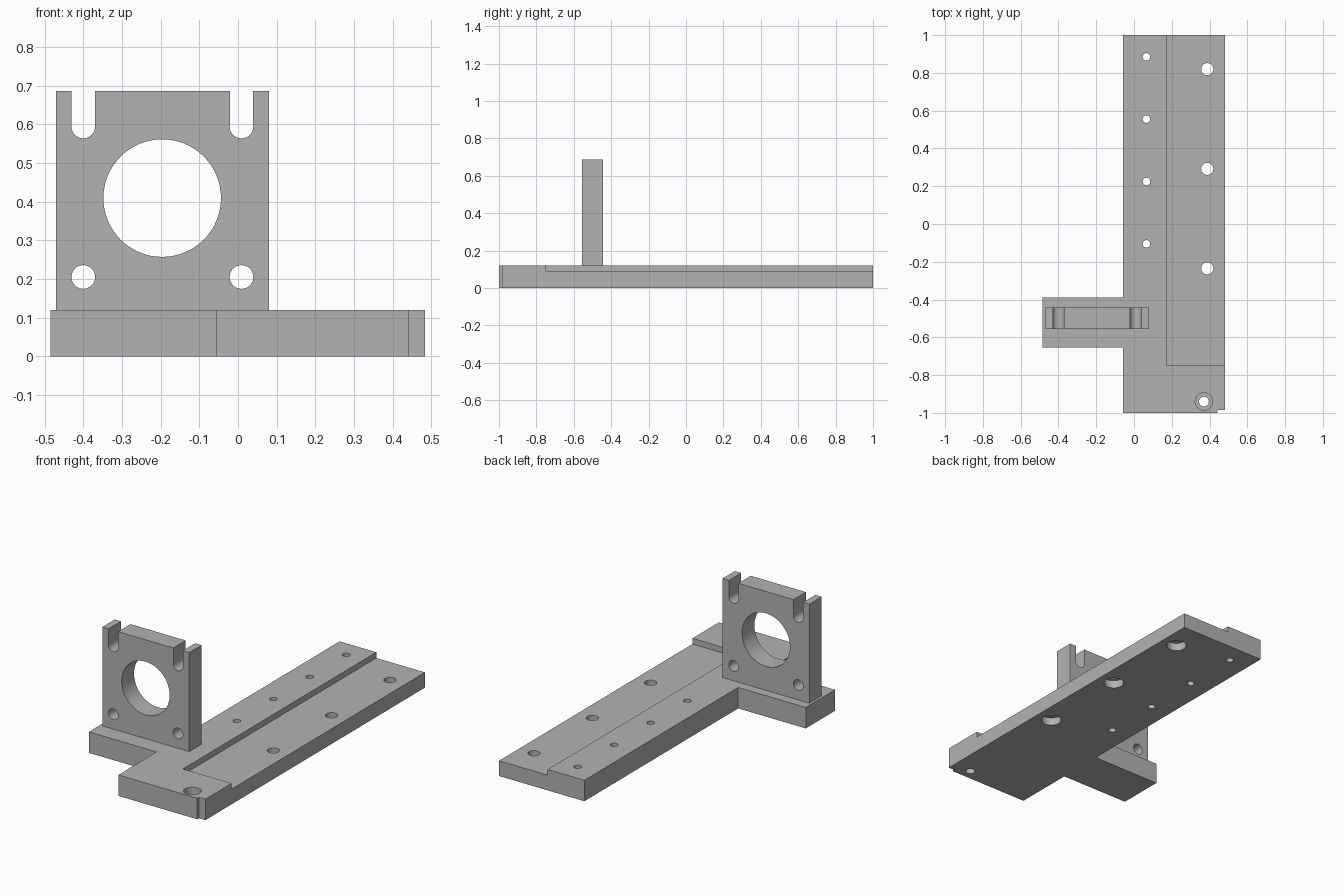
import bpy, bmesh
from mathutils import Matrix, Vector

if "Cube" in bpy.data.objects:
    bpy.data.objects.remove(bpy.data.objects["Cube"], do_unlink=True)

grey = bpy.data.materials.new("machined grey")
grey.use_nodes = True
colour = (0.45, 0.45, 0.45, 1)
grey.diffuse_color = colour
grey.node_tree.nodes["Principled BSDF"].inputs["Base Color"].default_value = colour


def make(name, bm):
    bmesh.ops.recalc_face_normals(bm, faces=bm.faces)
    mesh = bpy.data.meshes.new(name)
    bm.to_mesh(mesh)
    bm.free()
    mesh.materials.append(grey)
    obj = bpy.data.objects.new(name, mesh)
    bpy.context.collection.objects.link(obj)
    return obj


def extrude(name, points, depth):
    """Closed outline in 3D, swept along a vector."""
    bm = bmesh.new()
    face = bm.faces.new([bm.verts.new(p) for p in points])
    swept = bmesh.ops.extrude_face_region(bm, geom=[face])["geom"]
    bmesh.ops.translate(bm, vec=depth, verts=[v for v in swept if isinstance(v, bmesh.types.BMVert)])
    return make(name, bm)


def box(name, x0, x1, y0, y1, z0, z1):
    return extrude(name, [(x0, y0, z0), (x1, y0, z0), (x1, y1, z0), (x0, y1, z0)], (0, 0, z1 - z0))


def cylinder(name, start, end, radius):
    a, b = Vector(start), Vector(end)
    turn = (b - a).to_track_quat("Z", "Y").to_matrix().to_4x4()
    bm = bmesh.new()
    bmesh.ops.create_cone(bm, cap_ends=True, segments=64, radius1=radius, radius2=radius,
                          depth=(b - a).length, matrix=Matrix.Translation((a + b) / 2) @ turn)
    return make(name, bm)


def cut(target, cutters):
    for cutter in cutters:
        mod = target.modifiers.new("cut", "BOOLEAN")
        mod.operation, mod.solver, mod.object = "DIFFERENCE", "EXACT", cutter
    bpy.context.view_layer.objects.active = target
    for mod in list(target.modifiers):
        bpy.ops.object.modifier_apply(modifier=mod.name)
    for cutter in cutters:
        bpy.data.objects.remove(cutter, do_unlink=True)
    bpy.ops.object.select_all(action="DESELECT")
    target.select_set(True)
    bpy.ops.object.shade_smooth_by_angle(angle=0.5)


# Base plate with side tab and a small corner notch
top = 0.12
outline = [(-0.057, -1), (0.442, -1), (0.442, -0.985), (0.483, -0.985), (0.483, 1),
           (-0.057, 1), (-0.057, -0.39), (-0.485, -0.39), (-0.485, -0.655), (-0.057, -0.655)]
base = extrude("base_plate", [(x, y, 0) for x, y in outline], (0, 0, top))


def drill(x, y, radius, z0=-0.1, z1=0.3):
    return cylinder("drill", (x, y, z0), (x, y, z1), radius)


# Lowered ledge, screw holes and counterbores
cutters = [box("ledge_cutter", 0.175, 0.6, -0.748, 1.1, 0.087, 0.3)]
for y in (0.885, 0.555, 0.225, -0.105):
    cutters.append(drill(0.066, y, 0.02))
for y in (0.82, 0.292, -0.235):
    cutters += [drill(0.388, y, 0.032), drill(0.388, y, 0.053, z1=0.045)]
cutters += [drill(0.37, -0.94, 0.026), drill(0.37, -0.94, 0.046, z0=0.06)]
cut(base, cutters)

# Upright motor bracket with bore, lower holes and open top slots
front, back = -0.555, -0.443
bracket = box("upright_bracket", -0.47, 0.08, front, back, top, 0.686)


def bore(x, z, radius):
    return cylinder("bore", (x, front - 0.1, z), (x, back + 0.1, z), radius)


cutters = [bore(-0.196, 0.409, 0.152)]
for x in (-0.4, 0.009):
    cutters += [bore(x, 0.205, 0.0305), bore(x, 0.594, 0.0305),
                box("slot_cutter", x - 0.03, x + 0.03, front - 0.1, back + 0.1, 0.594, 0.8)]
cut(bracket, cutters)
